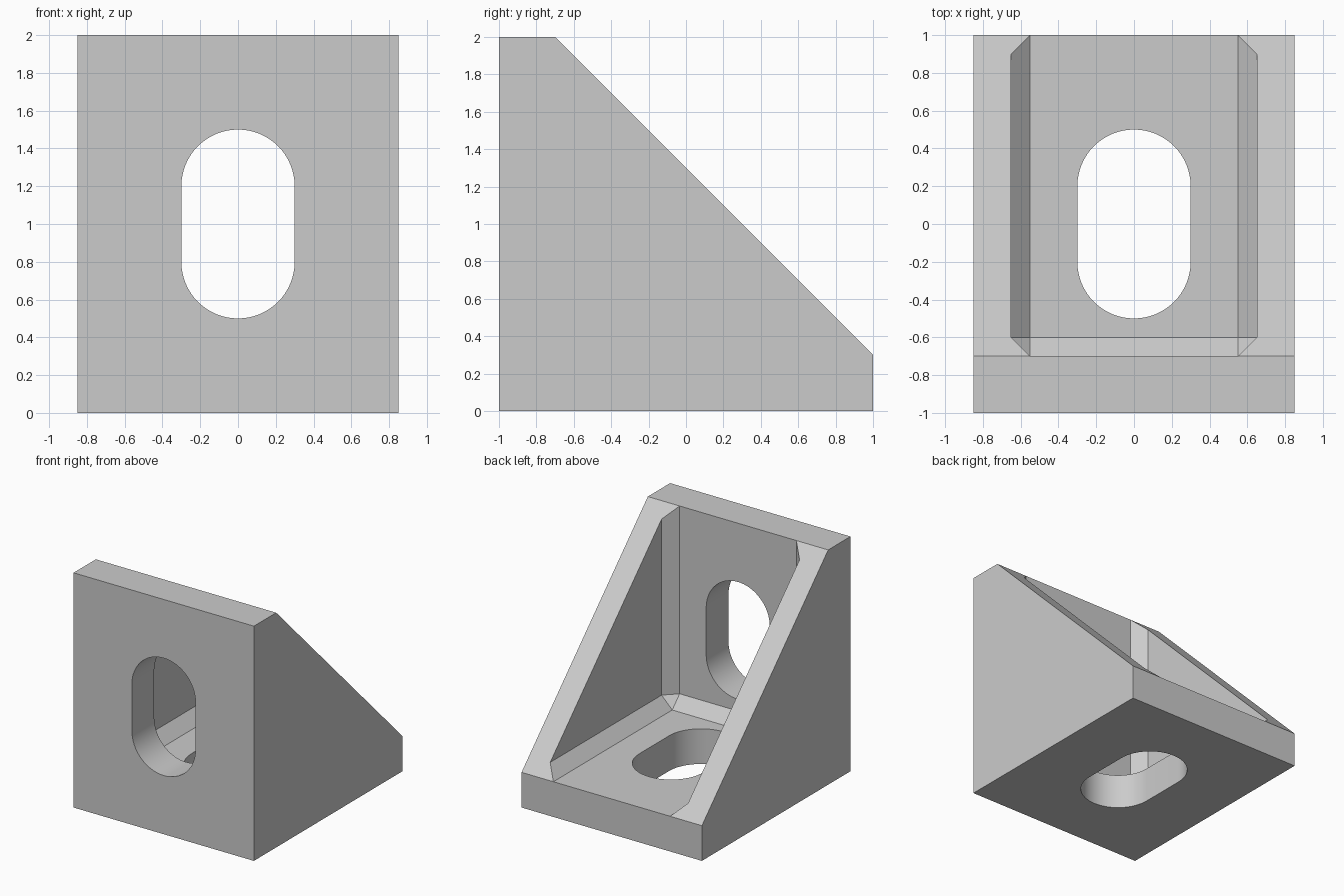
import bpy, bmesh
from math import cos, sin, pi, radians
from mathutils import Matrix, Vector

old = bpy.data.objects.get("Cube")
if old:
    bpy.data.objects.remove(old, do_unlink=True)

HALF_WIDTH, PLATE, WALL, CHAMFER = 0.85, 0.3, 0.2, 0.1

grey = bpy.data.materials.new("plain grey")
grey.use_nodes = True
colour = (0.6, 0.6, 0.6, 1)
grey.diffuse_color = colour
grey.node_tree.nodes["Principled BSDF"].inputs["Base Color"].default_value = colour


def add_object(name, bm):
    bmesh.ops.recalc_face_normals(bm, faces=bm.faces)
    mesh = bpy.data.meshes.new(name)
    bm.to_mesh(mesh)
    bm.free()
    mesh.materials.append(grey)
    obj = bpy.data.objects.new(name, mesh)
    bpy.context.collection.objects.link(obj)
    return obj


def prism(name, points, offset):
    """Extrude a closed outline along an offset."""
    bm = bmesh.new()
    face = bm.faces.new([bm.verts.new(p) for p in points])
    new = bmesh.ops.extrude_face_region(bm, geom=[face], use_keep_orig=True)["geom"]
    bmesh.ops.translate(bm, vec=offset, verts=[g for g in new if isinstance(g, bmesh.types.BMVert)])
    return add_object(name, bm)


# Solid wedge with blunt top and rear edges
side = [(-1, 0), (1, 0), (1, PLATE), (PLATE - 1, 2), (-1, 2)]
bracket = prism("angle_bracket", [(-HALF_WIDTH, y, z) for y, z in side], (2 * HALF_WIDTH, 0, 0))

# Pocket between the side walls, chamfered along its inner edges
inner = HALF_WIDTH - WALL
low, high = Vector((-inner, PLATE - 1, PLATE)), Vector((inner, 2, 3))
bm = bmesh.new()
bmesh.ops.create_cube(bm, size=1, matrix=Matrix.Translation((low + high) / 2)
                      @ Matrix.Diagonal((*(high - low), 1)))


def is_inner_edge(edge):
    a, b = (v.co for v in edge.verts)
    at_back = max(a.y, b.y) < 0
    at_floor = max(a.z, b.z) < 1
    along_x = abs(a.x - b.x) > 0.1
    return (at_back and at_floor) if along_x else (at_back or at_floor)


bmesh.ops.bevel(bm, geom=[e for e in bm.edges if is_inner_edge(e)], offset=CHAMFER,
                offset_type='OFFSET', segments=1, profile=0.5, affect='EDGES')
pocket = add_object("pocket_cutter", bm)

# Long round-ended holes through the front plate and the base
radius, half_straight, steps = 0.3, 0.2, 32
outline = []
for start, shift in ((0, half_straight), (pi, -half_straight)):
    for i in range(steps + 1):
        angle = start + pi * i / steps
        outline.append((radius * cos(angle), shift + radius * sin(angle)))
front_slot = prism("front_slot_cutter", [(u, -1.2, v + 1) for u, v in outline], (0, 0.7, 0))
base_slot = prism("base_slot_cutter", [(u, v, -0.2) for u, v in outline], (0, 0, 0.7))

# Cut the pocket and the holes
bpy.ops.object.select_all(action='DESELECT')
bpy.context.view_layer.objects.active = bracket
bracket.select_set(True)
for cutter in (pocket, front_slot, base_slot):
    cutter.hide_render = True
    cut = bracket.modifiers.new(cutter.name, 'BOOLEAN')
    cut.operation, cut.solver, cut.object = 'DIFFERENCE', 'EXACT', cutter
    bpy.ops.object.modifier_apply(modifier=cut.name)
    bpy.data.objects.remove(cutter, do_unlink=True)

bpy.ops.object.shade_smooth_by_angle(angle=radians(30))
